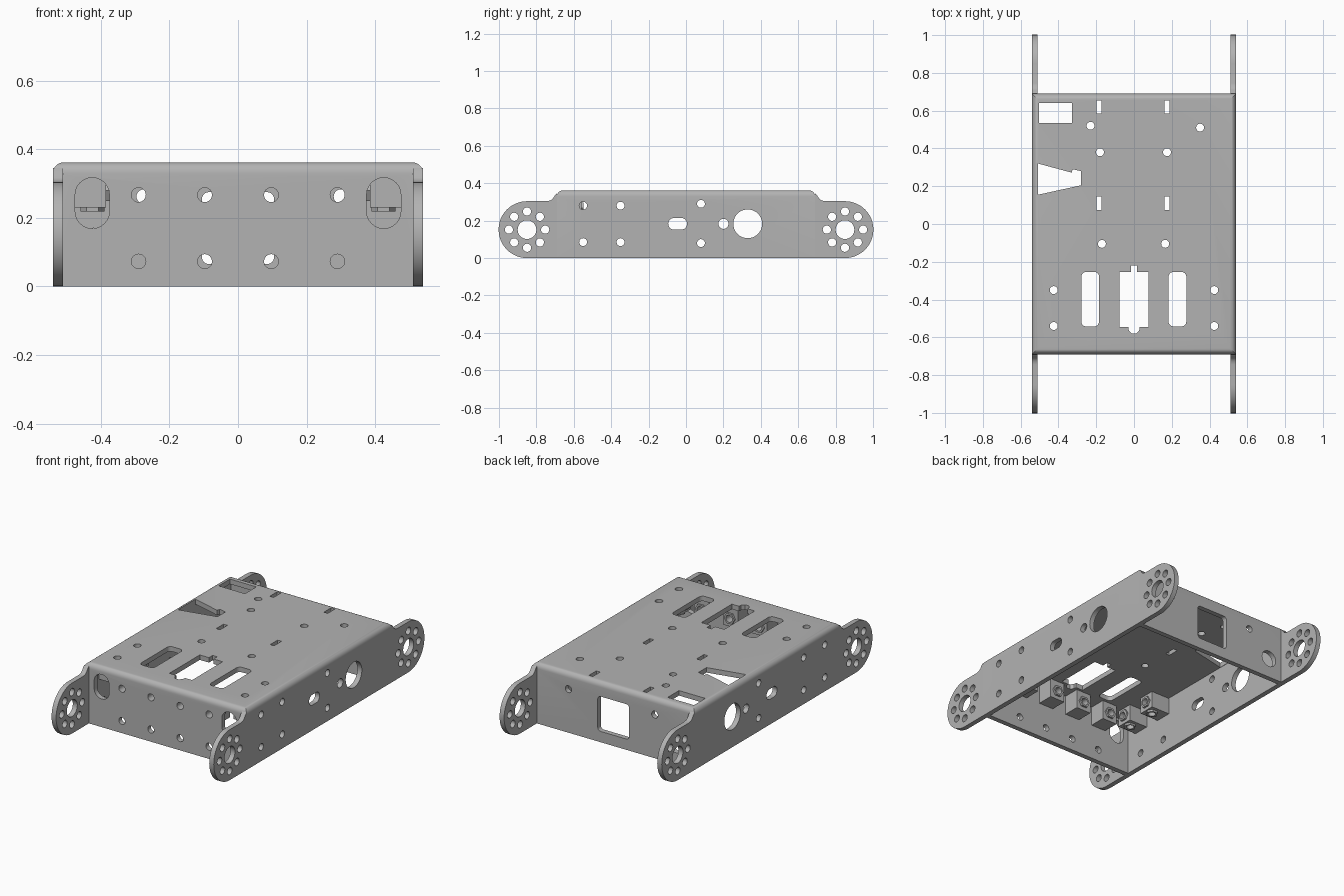
import bpy, bmesh, math
from mathutils import Vector

if "Cube" in bpy.data.objects:
    bpy.data.objects.remove(bpy.data.objects["Cube"])

grey = bpy.data.materials.new("sheet metal grey")
grey.use_nodes = True
grey.diffuse_color = (0.45, 0.45, 0.45, 1)
grey.node_tree.nodes["Principled BSDF"].inputs["Base Color"].default_value = (0.45, 0.45, 0.45, 1)

W, L, H, T = 0.54, 0.69, 0.362, 0.03     # half width, half length, height, sheet thickness


# ---- helpers ----
def circle(u, v, r, n=24):
    return [(u + r * math.cos(2 * math.pi * i / n), v + r * math.sin(2 * math.pi * i / n))
            for i in range(n)]


def rounded(u, v, w, h, r=0.0):
    """Rectangle centred on (u, v) with rounded corners."""
    if r == 0:
        return [(u - w / 2, v - h / 2), (u + w / 2, v - h / 2),
                (u + w / 2, v + h / 2), (u - w / 2, v + h / 2)]
    pts = []
    for k, (su, sv) in enumerate([(1, 1), (-1, 1), (-1, -1), (1, -1)]):
        for i in range(7):
            a = math.pi / 2 * (k + i / 6)
            p = (u + su * (w / 2 - r) + r * math.cos(a), v + sv * (h / 2 - r) + r * math.sin(a))
            if not pts or math.dist(p, pts[-1]) > 1e-5:
                pts.append(p)
    if math.dist(pts[0], pts[-1]) < 1e-5:
        pts.pop()
    return pts


def prism(bm, outline, axis, lo, hi):
    """Extrude a 2D outline along one axis."""
    place = {"x": lambda u, v: (lo, u, v), "y": lambda u, v: (u, lo, v), "z": lambda u, v: (u, v, lo)}[axis]
    face = bm.faces.new([bm.verts.new(place(u, v)) for u, v in outline])
    ext = bmesh.ops.extrude_face_region(bm, geom=[face])
    step = Vector([(hi - lo) * (axis == a) for a in "xyz"])
    bmesh.ops.translate(bm, vec=step, verts=[e for e in ext["geom"] if isinstance(e, bmesh.types.BMVert)])


def make(name, bm):
    bmesh.ops.recalc_face_normals(bm, faces=bm.faces)
    mesh = bpy.data.meshes.new(name)
    bm.to_mesh(mesh)
    bm.free()
    obj = bpy.data.objects.new(name, mesh)
    bpy.context.collection.objects.link(obj)
    mesh.materials.append(grey)
    return obj


def solid(name, shapes):
    bm = bmesh.new()
    for shape in shapes:
        prism(bm, *shape)
    return make(name, bm)


def cut(obj, cutters):
    bpy.context.view_layer.objects.active = obj
    for c in cutters:
        mod = obj.modifiers.new("cut", "BOOLEAN")
        mod.operation, mod.solver, mod.object = "DIFFERENCE", "EXACT", c
        bpy.ops.object.modifier_apply(modifier=mod.name)


def smooth(obj):
    bpy.ops.object.select_all(action="DESELECT")
    obj.select_set(True)
    bpy.context.view_layer.objects.active = obj
    bpy.ops.object.shade_smooth_by_angle(angle=math.radians(30))


# ---- cutters: side wall holes, same on both sides ----
R = 0.021
side_holes = [circle(y, z, R) for y in (-0.55, -0.35) for z in (0.28, 0.085)]
side_holes += [circle(0.08, z, R) for z in (0.29, 0.08)]
side_holes += [rounded(-0.045, 0.183, 0.1, 0.062, 0.03), circle(0.2, 0.183, 0.027),
               circle(0.33, 0.183, 0.077, 40)]
side_cutter = solid("side_cutter", [(o, "x", -0.7, 0.7) for o in side_holes])

# ---- cutters: top plate openings ----
top_holes = [circle(x, y, R) for x in (-0.425, 0.425) for y in (-0.35, -0.54)]
top_holes += [circle(x, y, R) for x, y in
              [(-0.23, 0.52), (0.35, 0.51), (-0.18, 0.38), (0.175, 0.38), (-0.17, -0.105), (0.165, -0.105)]]
top_holes += [rounded(x, y, 0.026, 0.07) for x in (-0.185, 0.175) for y in (0.62, 0.11)]
top_holes += [rounded(x, -0.398, 0.094, 0.288, 0.025) for x in (-0.232, 0.23)]
top_holes.append(rounded(-0.415, 0.588, 0.175, 0.107))
half = [(0.015, -0.22), (0.015, -0.255), (0.076, -0.255), (0.076, -0.545),
        (0.028, -0.545), (0.028, -0.562), (0.012, -0.58)]
top_holes.append(half + [(-x, y) for x, y in reversed(half)])
top_holes.append([(-0.508, 0.32), (-0.33, 0.272), (-0.325, 0.29), (-0.28, 0.28), (-0.28, 0.205),
                  (-0.508, 0.155)])
top_cutter = solid("top_cutter", [(o, "z", 0.2, 0.5) for o in top_holes])

# ---- cutters: end wall openings ----
front_x = (-0.29, -0.097, 0.097, 0.29)
front = [circle(x, z, R) for x in front_x for z in (0.267, 0.073)]
front += [rounded(x, 0.243, 0.1, 0.148, 0.0499) for x in (-0.425, 0.425)]
back = [rounded(0.0, 0.17, 0.21, 0.21, 0.02), circle(0.3, 0.262, R), circle(-0.275, 0.262, R),
        circle(-0.42, 0.12, 0.05)]
end_cutter = solid("end_cutter", [(o, "y", -0.8, -0.5) for o in front] + [(o, "y", 0.5, 0.8) for o in back])

# ---- chassis shell: rounded top bends, open underneath ----
bm = bmesh.new()
prism(bm, rounded(0, 0, 2 * W, 2 * L), "z", 0, H)
bends = [e for e in bm.edges if all(v.co.z > H - 0.01 for v in e.verts)]
bmesh.ops.bevel(bm, geom=bends, offset=0.032, segments=6, profile=0.5, affect="EDGES")
shell = make("chassis_shell", bm)
hollow = solid("hollow_cutter", [(rounded(0, 0, 2 * (W - T), 2 * (L - T)), "z", -0.1, H - T)])
cut(shell, [hollow, side_cutter, top_cutter, end_cutter])
smooth(shell)

# ---- wheel ears at the four ends of the side walls ----
CY, CZ, ER = 0.85, 0.152, 0.152
profile = [(L, 0)]
profile += [(CY + ER * math.cos(a), CZ + ER * math.sin(a))
            for a in [math.pi * (i / 24 - 0.5) for i in range(25)]]
profile += [(0.745, 0.304), (0.725, 0.308), (0.712, 0.318), (0.702, 0.334), (L, 0.345)]
ring = [circle(CY, CZ, 0.05, 32)]
ring += [circle(CY + 0.097 * math.cos(k * math.pi / 4), CZ + 0.097 * math.sin(k * math.pi / 4), 0.022, 20)
         for k in range(8)]
for end, sy in (("front", -1), ("back", 1)):
    flip = lambda pts: [(sy * y, z) for y, z in pts]
    ear_cutter = solid("ear_cutter", [(flip(o), "x", -0.7, 0.7) for o in ring])
    for side, sx in (("left", 1), ("right", -1)):
        ear = solid(f"{end}_{side}_ear", [(flip(profile), "x", sx * (W - T), sx * W)])
        cut(ear, [ear_cutter])
        smooth(ear)
    bpy.data.objects.remove(ear_cutter)

# ---- nut blocks inside the front wall and front corners ----
B = 0.1
for i, x in enumerate(front_x):
    y = -L + T
    block = solid(f"front_nut_block_{i + 1}", [(rounded(x, y + B / 2, B, B), "z", 0.215, H - T)])
    nut = solid(f"front_nut_{i + 1}", [(circle(x, 0.267, 0.035, 6), "y", y + B, y + B + 0.012)])
    cut(block, [end_cutter])
    # the nut bore reaches past the wall cutter
    bore = solid("bore", [(circle(x, 0.267, R), "y", -0.7, -0.4)])
    cut(nut, [bore])
    bpy.data.objects.remove(bore)
    smooth(block)
for side, sx in (("left", 1), ("right", -1)):
    for i, y in enumerate((-0.545, -0.35)):
        x0, x1 = sx * (W - T), sx * 0.385
        block = solid(f"{side}_nut_block_{i + 1}", [(rounded(y, 0.28, B, B), "x", x0, x1)])
        nut = solid(f"{side}_side_nut_{i + 1}", [(circle(y, 0.28, 0.035, 6), "x", x1, x1 - sx * 0.012)])
        low = solid(f"{side}_top_nut_{i + 1}", [(circle(sx * 0.425, y, 0.035, 6), "z", 0.218, 0.23)])
        cut(block, [side_cutter, top_cutter])
        cut(nut, [side_cutter])
        cut(low, [top_cutter])
        smooth(block)

for c in (side_cutter, top_cutter, end_cutter, hollow):
    bpy.data.objects.remove(c)
